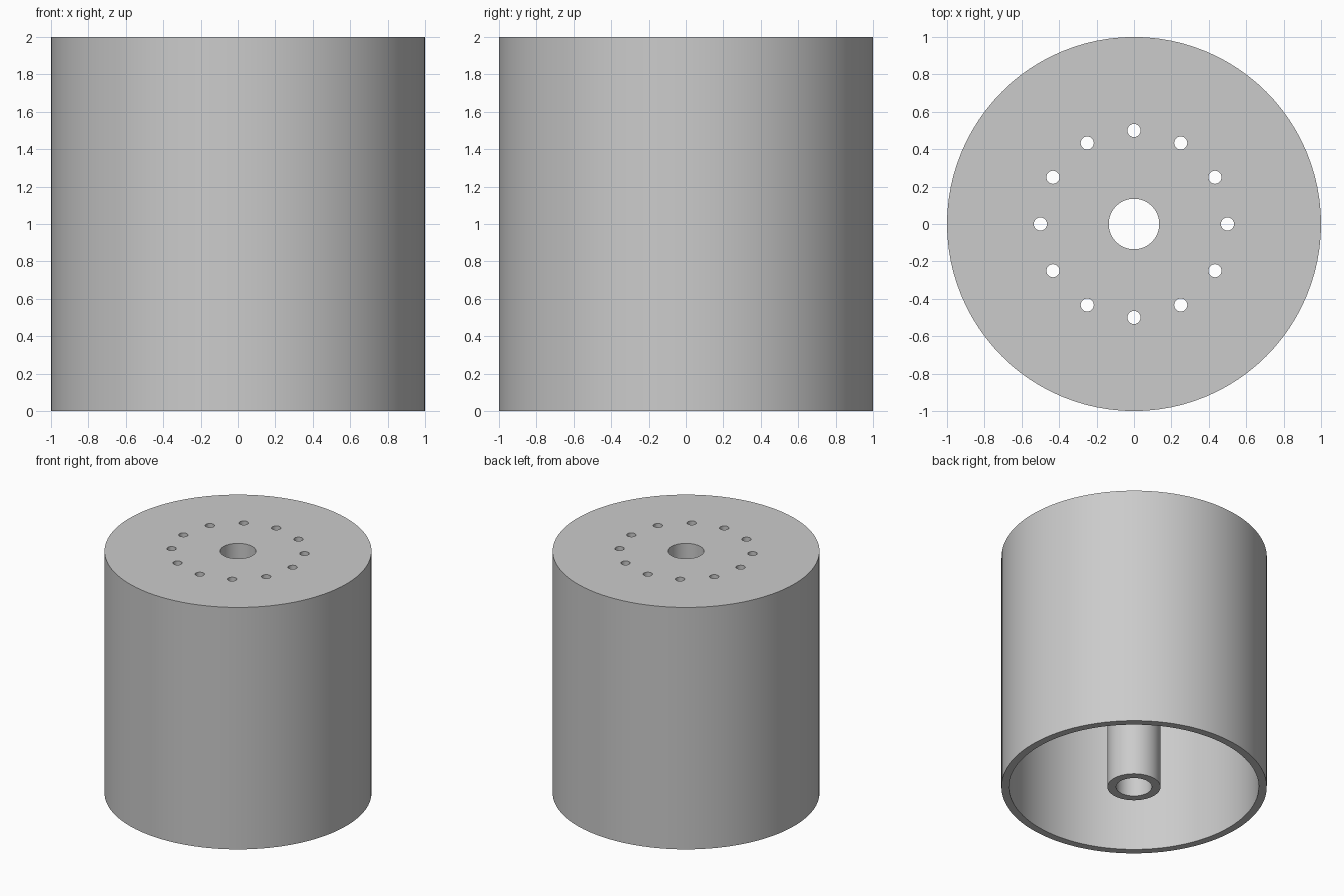
import bpy, bmesh, math
from mathutils import Matrix, Vector

if "Cube" in bpy.data.objects:
    bpy.data.objects.remove(bpy.data.objects["Cube"])

SEGMENTS = 96
grey = bpy.data.materials.new("plain grey")
grey.diffuse_color = (0.6, 0.6, 0.6, 1)
grey.use_nodes = True
grey.node_tree.nodes["Principled BSDF"].inputs["Base Color"].default_value = grey.diffuse_color


def make_object(name, bm):
    bmesh.ops.recalc_face_normals(bm, faces=bm.faces)
    mesh = bpy.data.meshes.new(name)
    bm.to_mesh(mesh)
    bm.free()
    mesh.materials.append(grey)
    obj = bpy.data.objects.new(name, mesh)
    bpy.context.collection.objects.link(obj)
    return obj


# Canister: outer wall, top plate and central tube, lathed from one closed section
section = [(0.135, 0), (0.2, 0), (0.2, 1.94), (0.94, 1.94),
           (0.94, 0), (1, 0), (1, 2), (0.135, 2)]
bm = bmesh.new()
verts = [bm.verts.new((r, 0, z)) for r, z in section]
edges = [bm.edges.new((verts[i - 1], verts[i])) for i in range(len(verts))]
bmesh.ops.spin(bm, geom=verts + edges, cent=(0, 0, 0), axis=(0, 0, 1),
               angle=math.tau, steps=SEGMENTS, use_merge=True)
bmesh.ops.remove_doubles(bm, verts=bm.verts, dist=1e-4)
canister = make_object("canister", bm)

# Ring of twelve small holes through the top plate
bm = bmesh.new()
for i in range(12):
    a = math.tau * i / 12
    centre = Vector((0.5 * math.cos(a), 0.5 * math.sin(a), 1.97))
    bmesh.ops.create_cone(bm, cap_ends=True, segments=24, radius1=0.035, radius2=0.035,
                          depth=0.3, matrix=Matrix.Translation(centre))
cutter = make_object("hole_cutter", bm)
cutter.hide_render = True

holes = canister.modifiers.new("holes", 'BOOLEAN')
holes.operation = 'DIFFERENCE'
holes.solver = 'EXACT'
holes.object = cutter

bpy.ops.object.select_all(action='DESELECT')
canister.select_set(True)
bpy.context.view_layer.objects.active = canister
bpy.ops.object.modifier_apply(modifier=holes.name)
bpy.data.objects.remove(cutter)

# Smooth round walls, crisp rims
bpy.ops.object.shade_smooth_by_angle(angle=math.radians(30))
